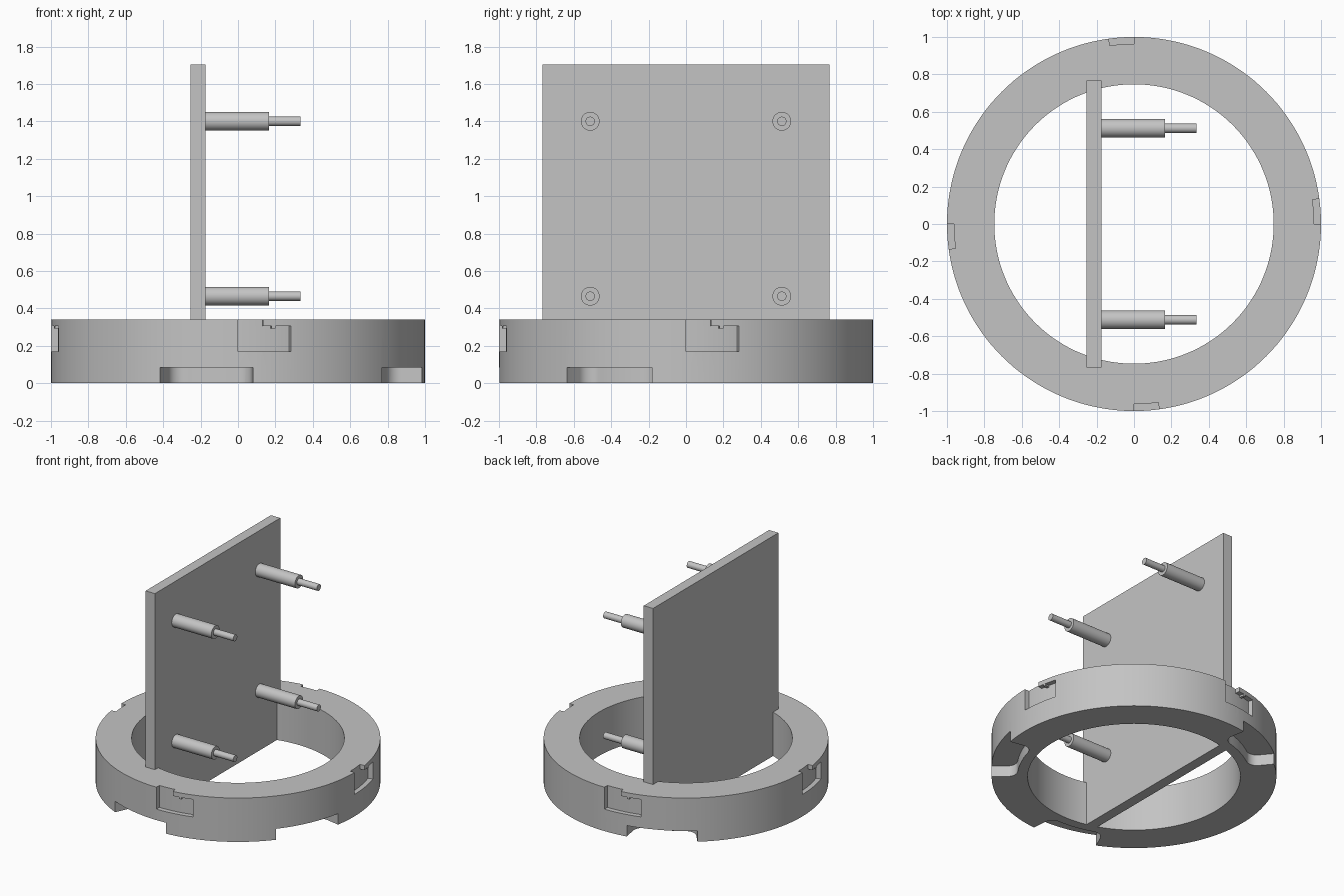
import bpy, bmesh
from math import radians, sin, cos, pi

if "Cube" in bpy.data.objects:
    bpy.data.objects.remove(bpy.data.objects["Cube"])

grey = bpy.data.materials.new("plain_grey")
grey.use_nodes = True
color = (0.55, 0.55, 0.55, 1)
grey.diffuse_color = color
grey.node_tree.nodes["Principled BSDF"].inputs["Base Color"].default_value = color


def finish(name, bm):
    bmesh.ops.recalc_face_normals(bm, faces=bm.faces)
    mesh = bpy.data.meshes.new(name)
    bm.to_mesh(mesh)
    bm.free()
    mesh.materials.append(grey)
    obj = bpy.data.objects.new(name, mesh)
    bpy.context.collection.objects.link(obj)
    return obj


def smooth(obj):
    bpy.ops.object.select_all(action="DESELECT")
    obj.select_set(True)
    bpy.context.view_layer.objects.active = obj
    bpy.ops.object.shade_smooth_by_angle(angle=radians(30))


def sector(name, r0, r1, a0, a1, z0, z1, fillet=0.0, steps=14):
    """Curved block between two radii and two angles; fillet rounds the inner corners."""
    a0, a1 = radians(a0), radians(a1)
    inset = fillet / r0
    polar = [(r1, a1 + (a0 - a1) * i / steps) for i in range(steps + 1)]
    corner = [(r0 + fillet * (1 - sin(t)), inset * (1 - cos(t)))
              for t in (pi / 2 * i / 8 for i in range(9))] if fillet else [(r0, 0)]
    polar += [(r, a0 + a) for r, a in corner]
    polar += [(r0, a0 + inset + (a1 - a0 - 2 * inset) * i / steps) for i in range(1, steps)]
    polar += [(r, a1 - a) for r, a in reversed(corner)]
    bm = bmesh.new()
    face = bm.faces.new([bm.verts.new((r * cos(a), r * sin(a), z0)) for r, a in polar])
    top = bmesh.ops.extrude_face_region(bm, geom=[face])
    verts = [v for v in top["geom"] if isinstance(v, bmesh.types.BMVert)]
    bmesh.ops.translate(bm, verts=verts, vec=(0, 0, z1 - z0))
    return finish(name, bm)


def lathe(name, profile, segments, closed=False):
    """Revolve (radius, height) points around z."""
    bm = bmesh.new()
    verts = [bm.verts.new((r, 0, z)) for r, z in profile]
    edges = [bm.edges.new(pair) for pair in zip(verts, verts[1:])]
    if closed:
        edges.append(bm.edges.new((verts[-1], verts[0])))
    bmesh.ops.spin(bm, geom=verts + edges, cent=(0, 0, 0), axis=(0, 0, 1),
                   angle=2 * pi, steps=segments, use_duplicate=False)
    bmesh.ops.remove_doubles(bm, verts=bm.verts, dist=1e-5)
    return finish(name, bm)


# Base ring
HEIGHT, INNER = 0.34, 0.747
ring = lathe("base_ring", [(INNER, 0), (1, 0), (1, HEIGHT), (INNER, HEIGHT)], 144, True)

# Rounded recesses under the ring, open to the outside
cutters = [sector("underside_recess", 0.82, 1.1, mid - 14.6, mid + 14.6, -0.1, 0.085, 0.07)
           for mid in (-100, -25, 115)]

# L-shaped locking slots, each with a small catch under its lip
FLOOR = 0.963
for quarter in range(4):
    start = quarter * 90
    cutters.append(sector("slot_run", FLOOR, 1.1, start, start + 16.5, 0.17, 0.305))
    cutters.append(sector("slot_entry", FLOOR, 1.1, start, start + 7.75, 0.17, 0.5))
    sector("slot_catch", FLOOR - 0.01, 0.999, start + 10.4, start + 11.6, 0.291, 0.315, steps=3)

for cutter in cutters:
    cutter.hide_render = True
    cut = ring.modifiers.new("cut", "BOOLEAN")
    cut.operation = "DIFFERENCE"
    cut.solver = "EXACT"
    cut.object = cutter

# Bake the cuts, then drop the cutters
evaluated = ring.evaluated_get(bpy.context.evaluated_depsgraph_get())
baked = bpy.data.meshes.new_from_object(evaluated)
ring.modifiers.clear()
ring.data = baked
for cutter in cutters:
    bpy.data.objects.remove(cutter)
smooth(ring)

# Upright plate
bm = bmesh.new()
bmesh.ops.create_cube(bm, size=1)
bmesh.ops.scale(bm, verts=bm.verts, vec=(0.08, 1.535, 1.705))
bmesh.ops.translate(bm, verts=bm.verts, vec=(-0.215, 0, 0.8525))
finish("upright_plate", bm)

# Four stepped pins on the plate
pin_profile = [(0, 0), (0.05, 0), (0.05, 0.35), (0.025, 0.35), (0.025, 0.52), (0, 0.52)]
for side in (-1, 1):
    for height in (0.465, 1.4):
        pin = lathe("stepped_pin", pin_profile, 40)
        pin.rotation_euler = (0, pi / 2, 0)
        pin.location = (-0.185, side * 0.512, height)
        smooth(pin)
